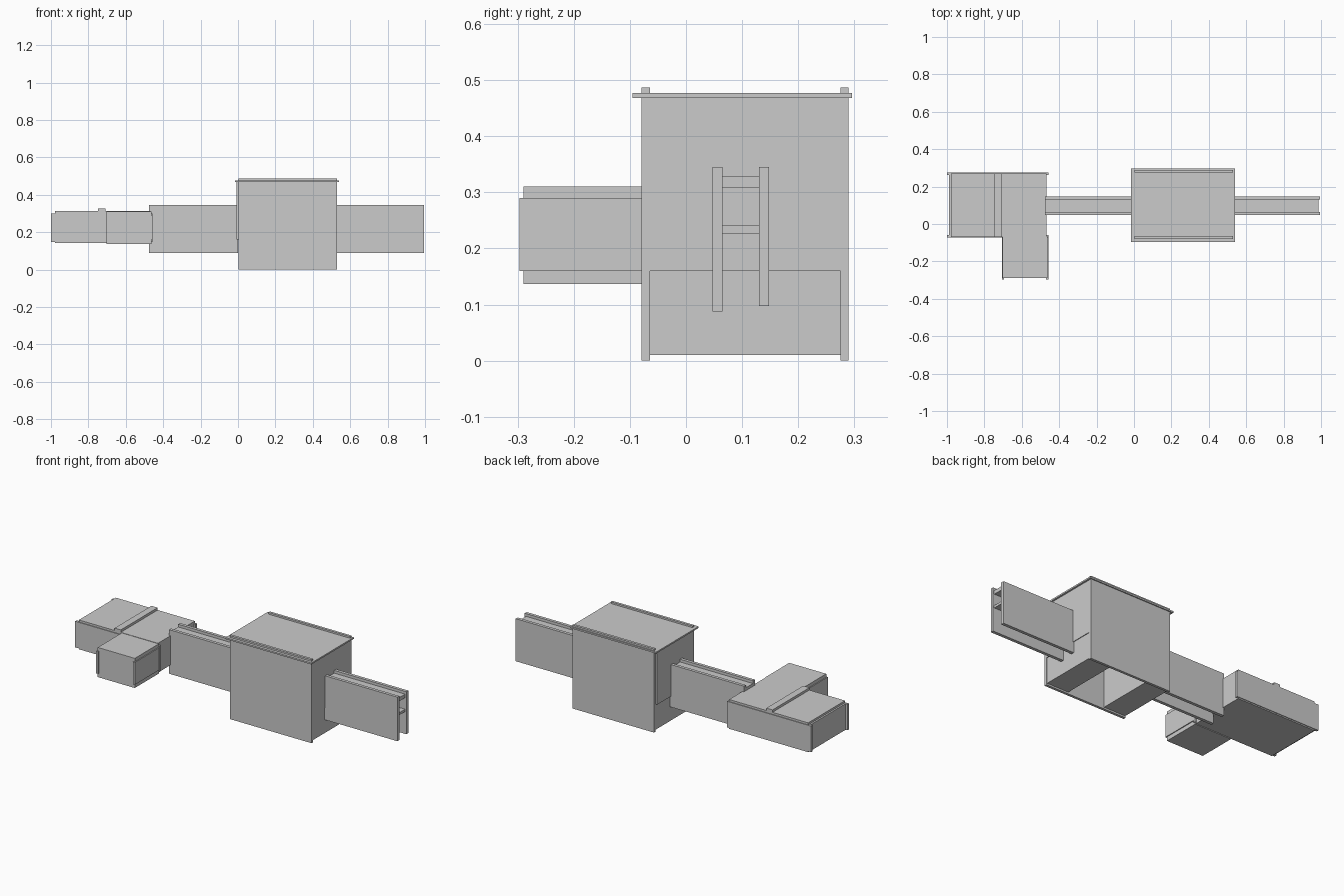
import bpy, bmesh

if "Cube" in bpy.data.objects:
    bpy.data.objects.remove(bpy.data.objects["Cube"])

def box(name, x, y, z):
    """Axis-aligned panel from (min, max) ranges."""
    me = bpy.data.meshes.new(name)
    bm = bmesh.new()
    bmesh.ops.create_cube(bm, size=1)
    for v in bm.verts:
        v.co = [r[0] if c < 0 else r[1] for c, r in zip(v.co, (x, y, z))]
    bm.to_mesh(me)
    bm.free()
    ob = bpy.data.objects.new(name, me)
    bpy.context.collection.objects.link(ob)
    return ob

# Central housing: two long walls that stick up through the lid
for name, y in (("front", (-0.079, -0.064)), ("back", (0.275, 0.290))):
    box("housing_wall_" + name, (0.003, 0.53), y, (0, 0.487))
box("housing_lid", (-0.015, 0.54), (-0.095, 0.296), (0.468, 0.477))

# Housing ends: upper and lower panels, floor strip and inner partition
INNER = (-0.064, 0.275)
for name, upper, lower, floor, part in (
        ("left", (-0.007, 0.008), (0.005, 0.018), (0.005, 0.146), (0.134, 0.146)),
        ("right", (0.515, 0.530), (0.513, 0.526), (0.385, 0.526), (0.385, 0.397))):
    box("upper_end_" + name, upper, INNER, (0.16, 0.468))
    box("lower_end_" + name, lower, INNER, (0.01, 0.16))
    box("floor_strip_" + name, floor, INNER, (0.01, 0.022))
    box("partition_" + name, part, INNER, (0.022, 0.468))

# Rails: two side plates joined by two horizontal webs
for name, x in (("left", (-0.477, 0.0)), ("right", (0.525, 0.995))):
    box("rail_front_plate_" + name, x, (0.047, 0.065), (0.088, 0.345))
    box("rail_back_plate_" + name, x, (0.130, 0.148), (0.097, 0.345))
    web = (x[0], x[1] - 0.008)
    box("rail_top_web_" + name, web, (0.065, 0.130), (0.308, 0.329))
    box("rail_bottom_web_" + name, web, (0.065, 0.130), (0.227, 0.241))

# Main crate on the left: overhanging side plates, recessed ends
for name, y in (("front", (-0.073, -0.060)), ("back", (0.262, 0.275))):
    box("crate_side_" + name, (-1.0, -0.457), y, (0.148, 0.300))
for name, z in (("bottom", (0.141, 0.153)), ("top", (0.298, 0.312))):
    box("crate_" + name, (-0.978, -0.468), (-0.069, 0.271), z)
for name, x in (("left", (-0.988, -0.976)), ("right", (-0.480, -0.468))):
    box("crate_end_" + name, x, (-0.060, 0.262), (0.148, 0.300))
box("crate_top_batten", (-0.748, -0.708), (-0.069, 0.271), (0.305, 0.326))

# Front arm of the crate
for name, x in (("left", (-0.707, -0.695)), ("right", (-0.470, -0.458))):
    box("arm_side_" + name, x, (-0.297, -0.065), (0.160, 0.290))
for name, z in (("bottom", (0.137, 0.162)), ("top", (0.288, 0.310))):
    box("arm_" + name, (-0.702, -0.463), (-0.290, -0.065), z)
box("arm_end", (-0.695, -0.470), (-0.290, -0.278), (0.160, 0.290))
